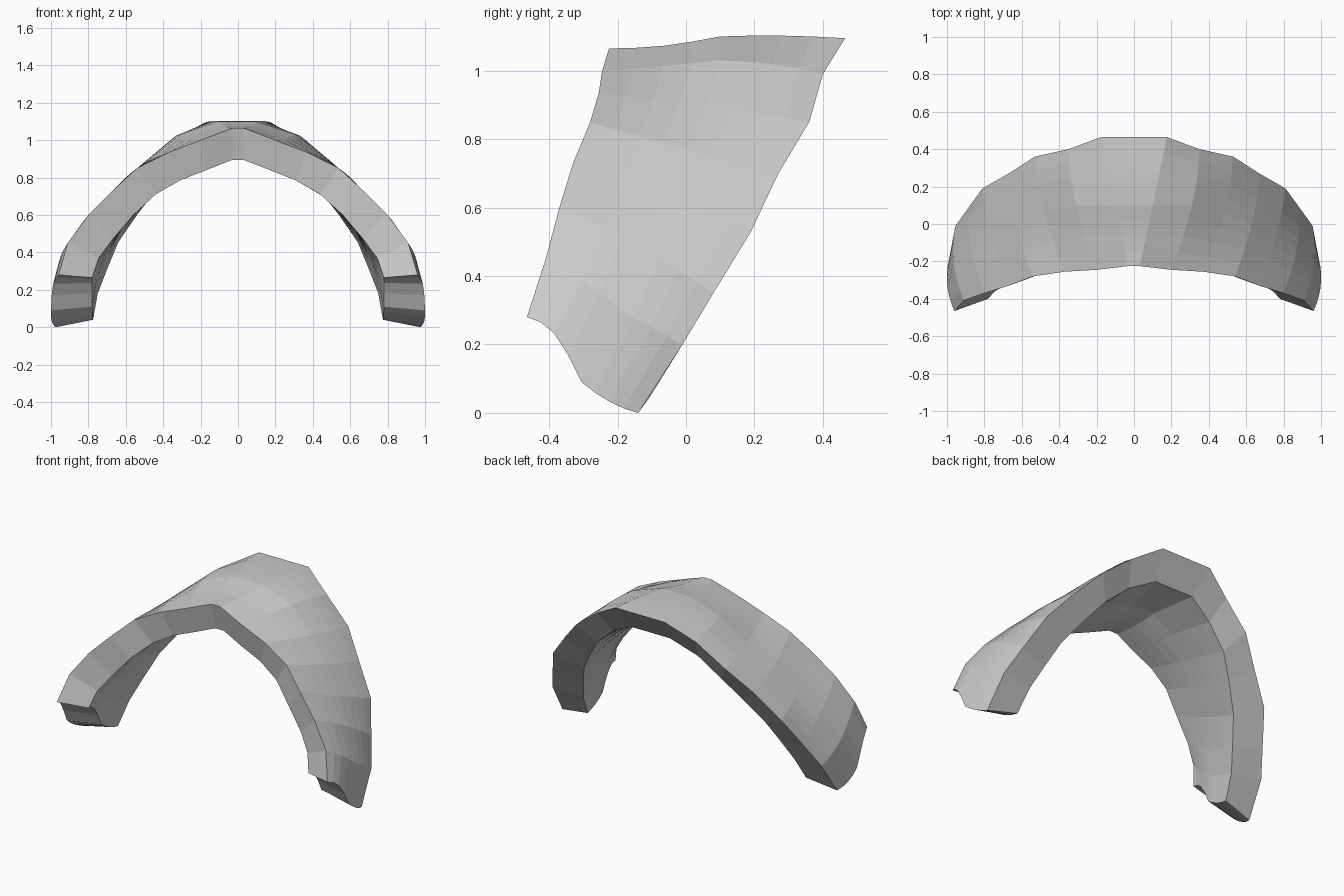
import bpy, bmesh, math
from mathutils import Vector

if "Cube" in bpy.data.objects:
    bpy.data.objects.remove(bpy.data.objects["Cube"])

# Each rib of the half arch, from crown to foot: front, middle and back point
OUTER = [
    ((.03, -.225, 1.065), (.10, .10, 1.10), (.175, .465, 1.095)),
    ((.20, -.245, 1.00), (.31, .10, 1.03), (.35, .40, .99)),
    ((.37, -.255, .935), (.48, .06, .895), (.53, .36, .85)),
    ((.54, -.28, .85), (.63, .00, .77), (.67, .27, .70)),
    ((.67, -.33, .73), (.76, -.06, .625), (.81, .19, .53)),
    ((.80, -.37, .60), (.87, -.13, .485), (.89, .08, .35)),
    ((.91, -.41, .45), (.965, -.20, .31), (.955, -.01, .20)),
    ((.96, -.465, .28), (1.0, -.305, .09), (.975, -.14, .0)),
]
INNER = [
    ((.03, -.185, .895), (.08, .08, .93), (.135, .355, .94)),
    ((.17, -.205, .84), (.24, .06, .86), (.30, .31, .855)),
    ((.31, -.215, .785), (.39, .03, .765), (.44, .27, .73)),
    ((.44, -.24, .71), (.51, -.03, .655), (.54, .20, .60)),
    ((.56, -.29, .60), (.62, -.10, .53), (.64, .12, .455)),
    ((.67, -.32, .47), (.70, -.17, .39), (.70, .04, .31)),
    ((.745, -.36, .37), (.755, -.24, .26), (.75, -.03, .18)),
    ((.78, -.40, .265), (.78, -.27, .11), (.775, -.11, .04)),
]
BUMP = [-.015, -.01, 0, 0, 0, 0, .01, .06]   # ripple in the front half of each rib
SEG = 8


def rib(points, bump):
    """Curve through front, middle and back points."""
    f, m, b = map(Vector, points)
    row = []
    for i in range(SEG + 1):
        t = i / SEG
        p = f * (2*t - 1) * (t - 1) + m * 4*t*(1 - t) + b * t * (2*t - 1)
        if t < .5:
            p.z += bump * math.sin(2 * math.pi * t)
        row.append(p)
    return row


bm = bmesh.new()


def skin(table):
    """Vertex rows over the whole arch, foot to foot."""
    half = [rib(p, b) for p, b in zip(table, BUMP)]
    left = [[Vector((-p.x, p.y, p.z)) for p in r] for r in reversed(half)]
    return [[bm.verts.new(p) for p in r] for r in left + half]


def strip(a, b):
    for i in range(len(a) - 1):
        bm.faces.new((a[i], a[i + 1], b[i + 1], b[i]))


# Outer and inner skins
outer, inner = skin(OUTER), skin(INNER)
for rows in (outer, inner):
    for a, b in zip(rows, rows[1:]):
        strip(a, b)

# Front and back rims, then the two feet
for k in (0, -1):
    strip([r[k] for r in outer], [r[k] for r in inner])
    strip(outer[k], inner[k])

bmesh.ops.recalc_face_normals(bm, faces=bm.faces)
mesh = bpy.data.meshes.new("arched_band")
bm.to_mesh(mesh)
bm.free()
band = bpy.data.objects.new("arched_band", mesh)
bpy.context.collection.objects.link(band)
